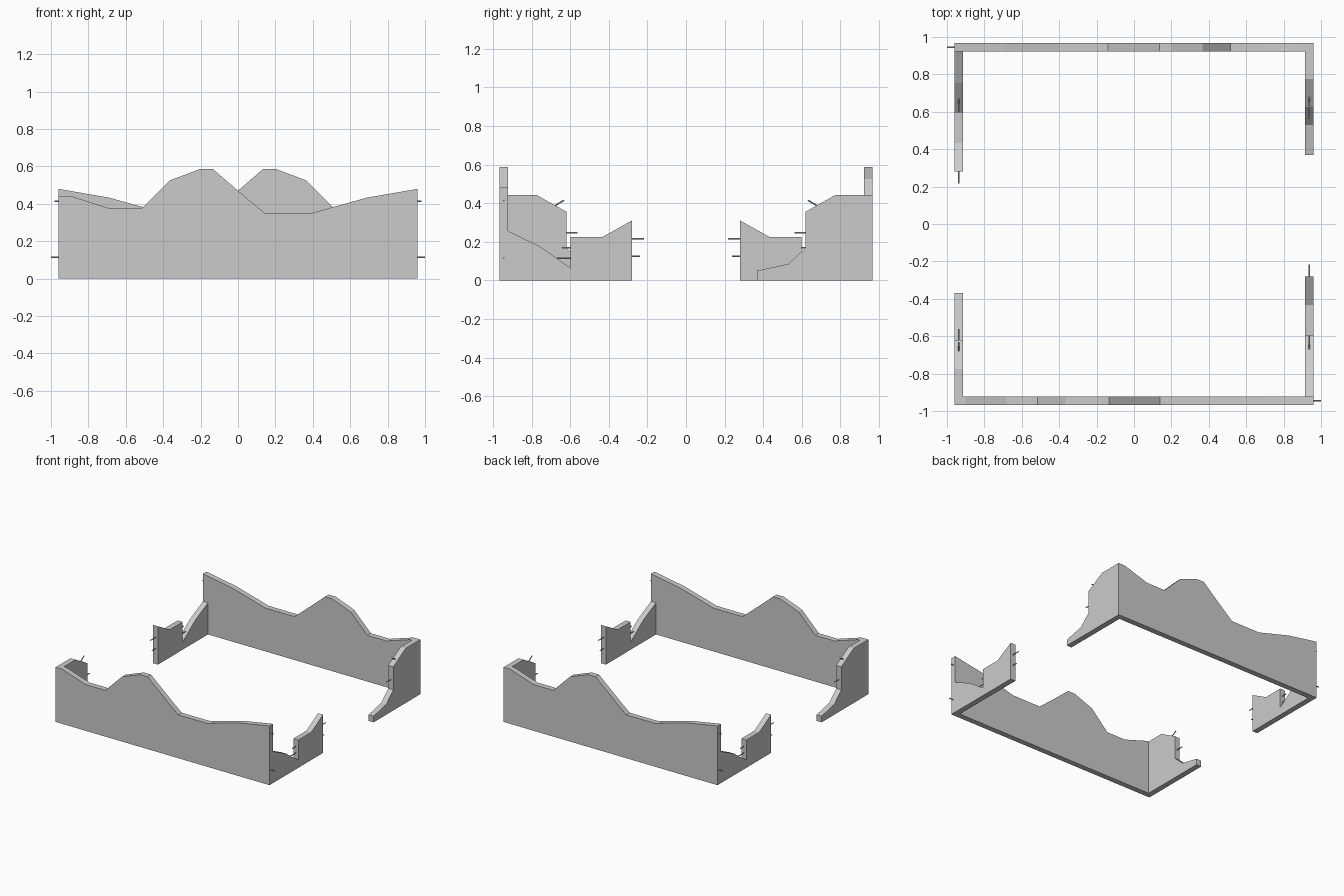
import bpy, bmesh
from math import pi
from mathutils import Vector, Matrix

if "Cube" in bpy.data.objects:
    bpy.data.objects.remove(bpy.data.objects["Cube"])

X_OUT, Y_OUT, T = 0.96, 0.967, 0.045


def finish(bm, name, turn):
    # turn=True gives the copy rotated half a turn about z
    if turn:
        bm.transform(Matrix.Rotation(pi, 4, 'Z'))
    bmesh.ops.recalc_face_normals(bm, faces=bm.faces)
    mesh = bpy.data.meshes.new(name)
    bm.to_mesh(mesh)
    bm.free()
    bpy.context.collection.objects.link(bpy.data.objects.new(name, mesh))


def slab(name, outline, place, offset, turn):
    # extrude a 2D outline along 'offset'; place maps (u, z) to 3D
    bm = bmesh.new()
    face = bm.faces.new([bm.verts.new(place(u, z)) for u, z in outline])
    ext = bmesh.ops.extrude_face_region(bm, geom=[face])
    moved = [g for g in ext["geom"] if isinstance(g, bmesh.types.BMVert)]
    bmesh.ops.translate(bm, verts=moved, vec=offset)
    finish(bm, name, turn)


def rod(name, a, b, turn):
    a, b = Vector(a), Vector(b)
    d = b - a
    bm = bmesh.new()
    bmesh.ops.create_cone(bm, cap_ends=True, segments=6, radius1=0.004,
                          radius2=0.004, depth=d.length)
    bm.transform(Matrix.Translation((a + b) / 2)
                 @ d.to_track_quat('Z', 'Y').to_matrix().to_4x4())
    finish(bm, name, turn)


# Broken top edges, closed down to the ground
long_top = [(-X_OUT, 0), (-X_OUT, .443), (-.90, .443), (-.685, .375),
            (-.515, .375), (-.365, .525), (-.20, .587), (-.135, .587),
            (0, .47), (.14, .352), (.40, .352), (.51, .383), (.69, .433),
            (X_OUT, .48), (X_OUT, 0)]
left_top = [(-.945, 0), (-.945, .443), (-.775, .443), (-.619, .355),
            (-.619, .168), (-.53, .085), (-.368, .05), (-.368, 0)]
right_top = [(-.93, 0), (-.93, .26), (-.755, .175), (-.598, .064),
             (-.598, .225), (-.433, .225), (-.28, .31), (-.28, 0)]

xr = X_OUT - T / 2
yr = -Y_OUT + T / 2
# Reinforcing rods sticking out of the broken edges
rods = [((.93, yr, .413), (.98, yr, .413)),
        ((.93, yr, .115), (1.0, yr, .115)),
        ((-xr, -.685, .383), (-xr, -.632, .415)),
        ((-xr, -.65, .246), (-xr, -.562, .246)),
        ((xr, -.57, .115), (xr, -.67, .115)),
        ((xr, -.57, .168), (xr, -.643, .168)),
        ((xr, -.31, .215), (xr, -.217, .215)),
        ((xr, -.31, .125), (xr, -.238, .125))]

# Two identical ruined halves, half a turn apart
for side, turn in (("front", False), ("back", True)):
    slab(side + "_long_wall", long_top,
         lambda u, z: (u, -Y_OUT, z), (0, T, 0), turn)
    slab(side + "_tall_end_wall", left_top,
         lambda u, z: (-X_OUT, u, z), (T, 0, 0), turn)
    slab(side + "_low_end_wall", right_top,
         lambda u, z: (X_OUT, u, z), (-T, 0, 0), turn)
    for i, (a, b) in enumerate(rods):
        rod(f"{side}_rod_{i + 1}", a, b, turn)
